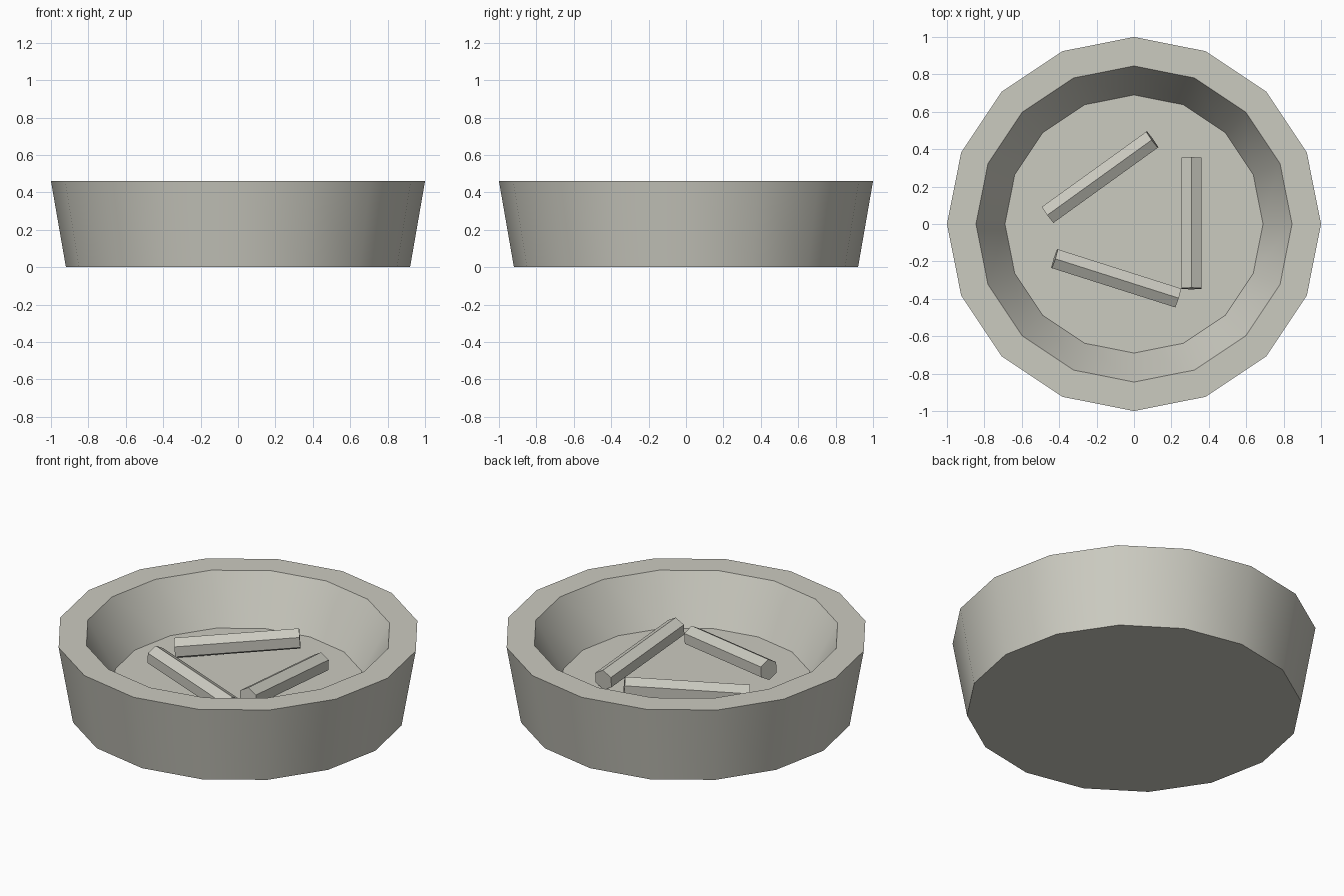
import bpy
import bmesh
from math import sin, cos, pi, radians
from mathutils import Vector, Matrix

if "Cube" in bpy.data.objects:
    bpy.data.objects.remove(bpy.data.objects["Cube"], do_unlink=True)

COLOUR = (0.60, 0.595, 0.53, 1.0)
stone = bpy.data.materials.new("pale_stone")
stone.use_nodes = True
stone.diffuse_color = COLOUR
stone.node_tree.nodes["Principled BSDF"].inputs["Base Color"].default_value = COLOUR


def loft(name, profile, sides, matrix=Matrix()):
    """Join rings of (radius, height) into a capped solid."""
    bm = bmesh.new()
    rings = []
    for radius, height in profile:
        angles = [2 * pi * i / sides for i in range(sides)]
        rings.append([bm.verts.new((radius * sin(a), radius * cos(a), height))
                      for a in angles])
    for low, high in zip(rings, rings[1:]):
        for i in range(sides):
            j = (i + 1) % sides
            bm.faces.new((low[i], low[j], high[j], high[i]))
    bm.faces.new(rings[0])
    bm.faces.new(rings[-1])
    bmesh.ops.recalc_face_normals(bm, faces=bm.faces)
    bm.transform(matrix)
    mesh = bpy.data.meshes.new(name)
    bm.to_mesh(mesh)
    bm.free()
    mesh.materials.append(stone)
    obj = bpy.data.objects.new(name, mesh)
    bpy.context.collection.objects.link(obj)
    return obj


# Sixteen-sided dish: outer wall, rim, inner wall, floor
dish = loft("dish", [(0.92, 0), (1.0, 0.46), (0.845, 0.46), (0.69, 0.18)], 16)
bpy.ops.object.select_all(action="DESELECT")
dish.select_set(True)
bpy.context.view_layer.objects.active = dish
bpy.ops.object.shade_smooth_by_angle(angle=radians(30))


def add_stick(name, low, high):
    """Hexagonal bar with one ridge facing up."""
    start, end = Vector(low), Vector(high)
    along = (end - start).normalized()
    across = Vector((0, 0, 1)).cross(along).normalized()
    up = along.cross(across)
    frame = Matrix((across, up, along)).transposed().to_4x4()
    frame.translation = start
    loft(name, [(0.061, 0), (0.061, (end - start).length)], 6, frame)


# Three bars, each with one end raised
add_stick("left_stick", (0.307, 0.353, 0.235), (0.307, -0.345, 0.288))
add_stick("back_stick", (-0.46, 0.05, 0.235), (0.098, 0.452, 0.288))
add_stick("front_stick", (0.235, -0.395, 0.235), (-0.425, -0.185, 0.288))
